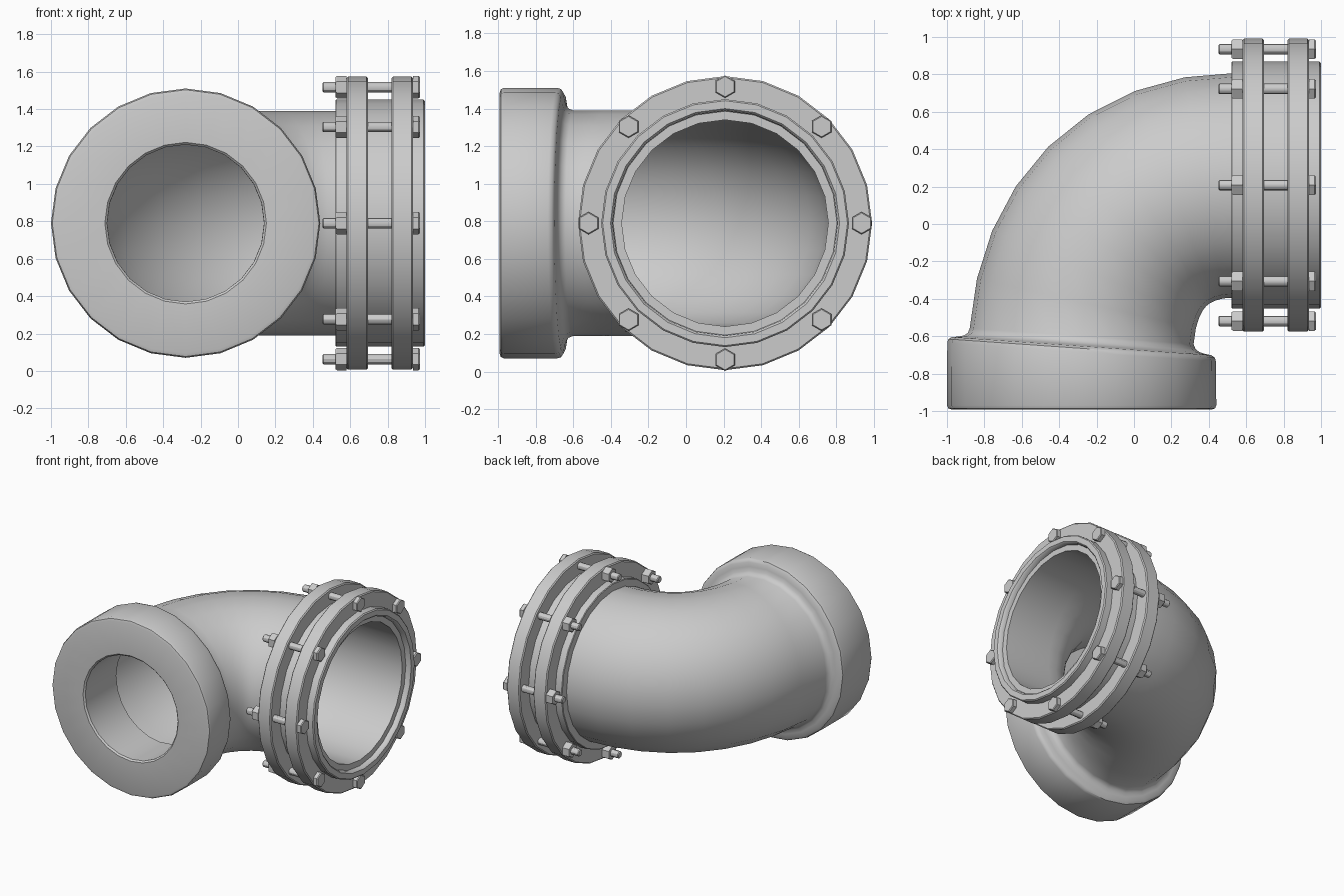
import bpy
import bmesh
from math import cos, sin, pi, radians
from mathutils import Vector

if "Cube" in bpy.data.objects:
    bpy.data.objects.remove(bpy.data.objects["Cube"])

grey = bpy.data.materials.new("light_grey_metal")
grey.use_nodes = True
GREY = (0.6, 0.6, 0.6, 1)
grey.diffuse_color = GREY
grey.node_tree.nodes["Principled BSDF"].inputs["Base Color"].default_value = GREY

UP = Vector((0, 0, 1))
AXIS_Z = 0.79                       # height of the pipe axis
FLANGE_Y = 0.208                    # flange axis
FRONT_X = -0.28                     # front collar axis
X_DIR = Vector((1, 0, 0))
Y_DIR = Vector((0, 1, 0))
TILT = Vector((0.07, 1, 0)).normalized()


def loft(bm, rings, sides=24, closed=True):
    """Skin a row of (centre, direction, radius) rings; closed joins last to first."""
    loops = []
    for centre, direction, r in rings:
        side = direction.cross(UP)
        angles = [pi / 2 + 2 * pi * i / sides for i in range(sides)]
        loops.append([bm.verts.new(centre + r * (cos(a) * side + sin(a) * UP)) for a in angles])
    pairs = list(zip(loops, loops[1:]))
    if closed:
        pairs.append((loops[-1], loops[0]))
    else:
        bm.faces.new(loops[0])
        bm.faces.new(loops[-1])
    for a, b in pairs:
        for i in range(sides):
            j = (i + 1) % sides
            bm.faces.new((a[i], a[j], b[j], b[i]))


def finish(name, bm, angle=40):
    bmesh.ops.recalc_face_normals(bm, faces=bm.faces)
    mesh = bpy.data.meshes.new(name)
    bm.to_mesh(mesh)
    bm.free()
    mesh.materials.append(grey)
    obj = bpy.data.objects.new(name, mesh)
    bpy.context.collection.objects.link(obj)
    bpy.ops.object.select_all(action='DESELECT')
    obj.select_set(True)
    bpy.context.view_layer.objects.active = obj
    bpy.ops.object.shade_smooth_by_angle(angle=radians(angle))
    return obj


def front(y, r, direction=Y_DIR):
    return Vector((FRONT_X, y, AXIS_Z)), direction, r


def lathe_x(name, profile):
    """Ring around the flange axis from (x, radius) pairs."""
    bm = bmesh.new()
    loft(bm, [(Vector((x, FLANGE_Y, AXIS_Z)), X_DIR, r) for x, r in profile])
    return finish(name, bm)


# Centre line of the bend
start = Vector((FRONT_X, -0.60, AXIS_Z))
end = Vector((0.55, FLANGE_Y, AXIS_Z))
handle_a = start + TILT * 0.49
handle_b = end - X_DIR * 0.49


def bend(t):
    s = 1 - t
    point = s**3 * start + 3*s*s*t * handle_a + 3*s*t*t * handle_b + t**3 * end
    slope = s*s * (handle_a - start) + 2*s*t * (handle_b - handle_a) + t*t * (end - handle_b)
    return point, slope.normalized()


STEPS = 8
path = [bend(i / STEPS) for i in range(STEPS + 1)]
path.append((Vector((0.96, FLANGE_Y, AXIS_Z)), X_DIR))

# Elbow pipe with its front collar, outside first and then back along the bore
collar = [front(-0.98, 0.42), front(-0.992, 0.432), front(-0.992, 0.695),
          front(-0.986, 0.713), front(-0.97, 0.72)]
shoulder = [front(y, r, TILT) for y, r in
            ((-0.685, 0.72), (-0.665, 0.714), (-0.653, 0.695), (-0.648, 0.66),
             (-0.64, 0.63), (-0.625, 0.61))]
outside = [(p, d, 0.60) for p, d in path]
bore = [(p, d, 0.55) for p, d in reversed(path)]
bm = bmesh.new()
loft(bm, collar + shoulder + outside + bore + [front(-0.61, 0.42, TILT)])
finish("elbow_pipe", bm)

# Sleeve around the pipe end
lathe_x("flange_sleeve", [(0.52, 0.595), (0.52, 0.655), (0.525, 0.66), (0.992, 0.66),
                          (1.0, 0.652), (1.0, 0.61), (0.99, 0.60), (0.95, 0.595)])

# Pair of bolted flange plates
for name, x in (("inner_flange", 0.58), ("outer_flange", 0.82)):
    w, b, r = 0.115, 0.008, 0.783
    lathe_x(name, [(x, 0.65), (x, r - b), (x + b, r), (x + w - b, r),
                   (x + w, r - b), (x + w, 0.65)])

# Ring of bolts with hexagonal heads and nuts
BOLTS = 8
for i in range(BOLTS):
    a = 2 * pi * i / BOLTS
    y, z = FLANGE_Y + 0.727 * cos(a), AXIS_Z + 0.727 * sin(a)
    bm = bmesh.new()

    def rod(sections, sides):
        loft(bm, [(Vector((x, y, z)), X_DIR, r) for x, r in sections], sides, False)

    rod([(0.452, 0.022), (0.458, 0.028), (0.94, 0.028)], 12)
    rod([(0.522, 0.054), (0.53, 0.06), (0.58, 0.06)], 6)
    rod([(0.935, 0.06), (0.965, 0.06), (0.972, 0.054)], 6)
    finish(f"flange_bolt_{i + 1}", bm, 30)
